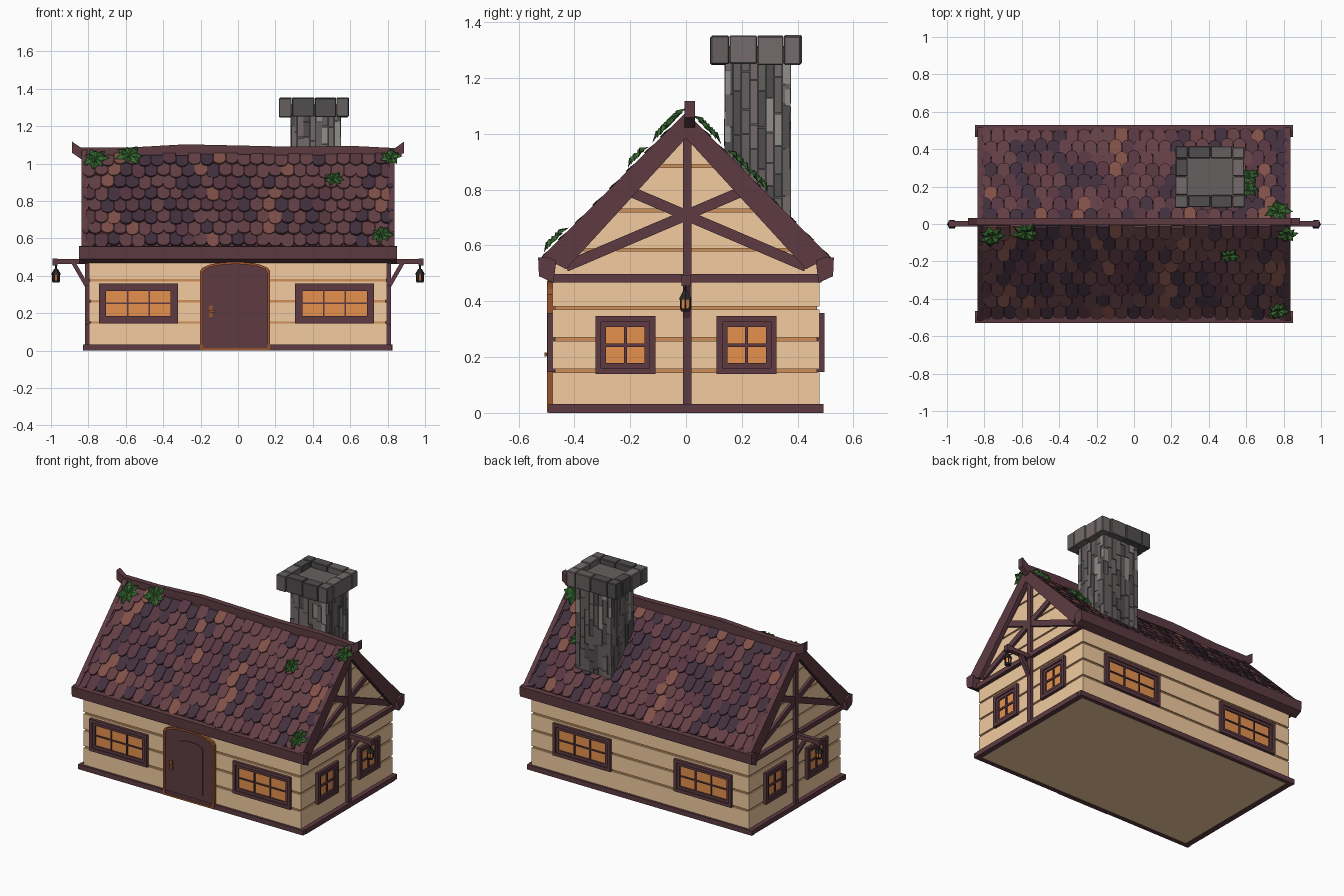
import bpy, bmesh, math, random
from mathutils import Matrix, Vector as V

if "Cube" in bpy.data.objects:
    bpy.data.objects.remove(bpy.data.objects["Cube"])
random.seed(4)

def mat(name, hexa):
    m = bpy.data.materials.new(name)
    c = [int(hexa[i:i + 2], 16) / 255 for i in (0, 2, 4)]
    m.diffuse_color = [((v + .055) / 1.055) ** 2.4 for v in c] + [1]
    m.use_nodes = True
    m.node_tree.nodes["Principled BSDF"].inputs["Base Color"].default_value = m.diffuse_color
    return m

WOOD, TAN, GROOVE = mat("wood", "5D3B42"), mat("plaster", "F2CBA0"), mat("groove", "D08F58")
GLASS, TRIM, IRON = mat("glass", "E6914F"), mat("trim", "9A552F"), mat("iron", "2A2628")
LEAF = [mat("leaf_a", "3B7034"), mat("leaf_b", "2C5727")]
TILES = [mat("tile" + h, h) for h in ("633F45", "573640", "42303E", "805048")]
STONE = [mat("stone" + h, h) for h in ("65605F", "504D4E", "736A6B", "918E8A")]

def finish(bm, name, *mats, recalc=True):
    if recalc:
        bmesh.ops.recalc_face_normals(bm, faces=bm.faces)
    me = bpy.data.meshes.new(name)
    bm.to_mesh(me)
    bm.free()
    for m in mats:
        me.materials.append(m)
    ob = bpy.data.objects.new(name, me)
    bpy.context.collection.objects.link(ob)
    return ob

def prism(bm, pts, ext, mi=0):
    a = [bm.verts.new(p) for p in pts]
    b = [bm.verts.new(V(p) + V(ext)) for p in pts]
    n = len(a)
    fs = [bm.faces.new(a), bm.faces.new(b[::-1])]
    fs += [bm.faces.new((a[i], b[i], b[(i + 1) % n], a[(i + 1) % n])) for i in range(n)]
    for f in fs:
        f.material_index = mi

def box(bm, x0, x1, y0, y1, z0, z1, M=Matrix(), mi=0):
    prism(bm, [M @ V(p) for p in ((x0, y0, z0), (x1, y0, z0), (x1, y1, z0), (x0, y1, z0))],
          M.to_3x3() @ V((0, 0, z1 - z0)), mi)

def beam(bm, p, q, side, w, ext, mi=0):
    # bar from p to q, w wide in the plane normal to ext
    d = V(side).normalized() * w / 2
    prism(bm, [V(p) - d, V(q) - d, V(q) + d, V(p) + d], ext, mi)

def xprofile(bm, yz, x0, x1, mi=0):
    prism(bm, [(x0, y, z) for y, z in yz], (x1 - x0, 0, 0), mi)

# walls: a core in groove colour with planks around it
def half(z):
    return min(.478, (1.02 - z) / 1.05)
X = .797
bm = bmesh.new()
xprofile(bm, [(-.47, .02), (.47, .02), (.47, .51), (0, .99), (-.47, .51)], -X + .008, X - .008)
finish(bm, "wall_core", GROOVE)
bm = bmesh.new()
for z0, z1 in ((.02, .145), (.157, .258), (.27, .37), (.382, .58), (.59, .72), (.73, .88), (.89, .98)):
    lo = [(half(z0), z0)] + ([(half(.518), .518)] if z0 < .518 < z1 else [])
    right = lo + [(half(z1), z1)]
    xprofile(bm, right + [(-y, z) for y, z in right[::-1]], -X, X)
finish(bm, "wall_planks", TAN)

# base trim and floor
bm = bmesh.new()
for s in (-1, 1):
    box(bm, -.828, .822, *sorted((s * .465, s * .492)), 0, .032)
    box(bm, *sorted((s * .79, s * .825)), -.465, .465, 0, .032)
finish(bm, "base_trim", WOOD)
bm = bmesh.new()
box(bm, -.79, .79, -.465, .465, .004, .03)
finish(bm, "floor", TAN)

# gable timbers and lantern brackets
bm = bmesh.new()
for s in (-1, 1):
    x, e = s * .79, (s * .024, 0, 0)
    box(bm, *sorted((x, s * .822)), -.485, .485, .468, .498)
    box(bm, *sorted((x, s * .818)), -.010, .020, .03, 1.0)
    for t in (-1, 1):
        beam(bm, (x, -t * .43, .525), (x, t * .215, .80), (0, -t * .39, 1), .038, e)
    box(bm, *sorted((x, s * .985)), -.013, .015, .462, .49)
    box(bm, *sorted((s * .965, s * .992)), -.016, .018, .455, .493)
    beam(bm, (s * .805, -.011, .34), (s * .88, -.011, .47), (-s * .13, 0, .075), .022, (0, .024, 0))
finish(bm, "gable_timbers", WOOD)

# roof slab, barge boards, eave beams
bm = bmesh.new()
def chevron(o, i, yo, zo, yi, zi, x0, x1):
    xprofile(bm, [(0, o), (yo, zo), (yi, zi), (0, i), (-yi, zi), (-yo, zo)], x0, x1)
chevron(1.048, .995, .49, .545, .455, .53, -.82, .82)
for s in (-1, 1):
    chevron(1.078, .985, .515, .56, .43, .515, *sorted((s * .808, s * .838)))
    xprofile(bm, [(s * a, b) for a, b in ((.53, .556), (.527, .49), (.475, .466), (.465, .545), (.5, .56))], -.85, .85)
finish(bm, "roof_frame", WOOD)

# ridge beam with upturned ends
bm = bmesh.new()
ridge = [(-.888, 1.118), (-.84, 1.085), (-.6, 1.085), (-.28, 1.103), (.3, 1.09), (.6, 1.095), (.84, 1.083), (.888, 1.118)]
for (xa, za), (xb, zb) in zip(ridge, ridge[1:]):
    prism(bm, [(xa, -.006, za), (xb, -.006, zb), (xb, -.006, zb - .06), (xa, -.006, za - .06)], (0, .038, 0))
bmesh.ops.remove_doubles(bm, verts=bm.verts, dist=1e-4)
finish(bm, "ridge_beam", WOOD)

# rounded roof tiles, colours tending to run down the columns
bm = bmesh.new()
w = 1.66 / 25
for s in (-1, 1):
    up, nrm = V((0, -s * .495, .5)).normalized(), V((0, s * .5, .495)).normalized()
    last = {}
    for r in range(8):
        for c in range(26):
            x0 = -.83 + (c - .5 * (r % 2)) * w
            xa, xb = max(x0, -.832), min(x0 + w, .832)
            if xb - xa < .02:
                continue
            cx, hw = (xa + xb) / 2, (xb - xa) / 2 - .001
            b0, ln, lift = r * .087 + random.uniform(-.012, .008), .112, random.uniform(.006, .014)
            if r == 7:
                ln = .09
            prof = [(hw * math.cos(a), .03 + .03 * math.sin(a)) for a in [math.pi * (1 + k / 5) for k in range(6)]]
            prof += [(hw, ln), (-hw, ln)]
            pts = [V((cx + a, s * .495, .546)) + up * (b0 + b) + nrm * lift * (1 - b / ln) for a, b in prof]
            if c not in last or random.random() < .6:
                last[c] = random.choices(range(4), (6, 4, 4, 1.3))[0]
            prism(bm, pts, nrm * .014, last[c])
finish(bm, "roof_tiles", *TILES)

# chimney shaft of tall narrow stones
bm = bmesh.new()
cx, cy, hx, hy = .416, .257, .132, .117
box(bm, cx - hx + .01, cx + hx - .01, cy - hy + .01, cy + hy - .01, .62, 1.27, mi=1)
for k in range(4):
    h, d = (hx, hy) if k % 2 == 0 else (hy, hx)
    M = Matrix.Translation((cx, cy, 0)) @ Matrix.Rotation(k * math.pi / 2, 4, 'Z')
    for i in range(8):
        u, z = -h + i * 2 * h / 8, .64 - random.uniform(0, .08)
        while z < 1.25:
            z1 = min(z + random.uniform(.07, .17), 1.26)
            box(bm, u + .001, u + 2 * h / 8 - .001, -d - random.uniform(-.003, .003), -d + .02, z, z1 - .003, M,
                random.choices(range(4), (4, 3, 3, 1.5))[0])
            z = z1
finish(bm, "chimney_shaft", *STONE)

# chimney cap: ring of blocks around a sunken top
bm = bmesh.new()
box(bm, .27, .55, .14, .37, 1.255, 1.315)
xs, ys = (.22, .288, .41, .525, .593), (.088, .155, .255, .35, .415)
for i in range(4):
    for j in range(4):
        if i in (0, 3) or j in (0, 3):
            g = random.uniform(-.003, .003)
            box(bm, xs[i] + .001 + g * (i == 0), xs[i + 1] - .001 + g * (i == 3), ys[j] + .001 + g * (j == 0),
                ys[j + 1] - .001 + g * (j == 3), 1.25 + g, 1.352 + g, mi=random.randrange(3))
cap = finish(bm, "chimney_cap", *STONE)
bev = cap.modifiers.new("bevel", 'BEVEL')
bev.width, bev.segments = .004, 1

# windows: local x across, -y outward, origin at the centre on the wall
def window(name, M, w, h, cols, bar):
    bm = bmesh.new()
    def ring(a, b, t, d):
        for s in (-1, 1):
            box(bm, -a, a, -d, .01, *sorted((s * b, s * (b - t))), M)
            box(bm, *sorted((s * a, s * (a - t))), -d, .01, -b + t, b - t, M)
    ring(w, h, .021, .02)
    ring(w - .021, h - .021, .018, .013)
    iw, ih = w - .039, h - .029
    for c in range(1, cols):
        u = -iw + 2 * iw * c / cols
        box(bm, u - bar, u + bar, -.011, .01, -ih, ih, M)
    box(bm, -iw, iw, -.011, .01, -bar, bar, M)
    box(bm, -iw, iw, -.004, .008, -ih, ih, M, 1)
    finish(bm, name, WOOD, GLASS)

for x, y, turn in ((-.533, -.476, 0), (.517, -.476, 0), (-.466, .476, math.pi), (.422, .476, math.pi)):
    window("long_window", Matrix.Translation((x, y, .252)) @ Matrix.Rotation(turn, 4, 'Z'), .211, .106, 3, .004)
for s in (-1, 1):
    for t in (-1, 1):
        R = Matrix.Rotation(s * math.pi / 2, 4, 'Z')
        window("gable_window", Matrix.Translation((s * X, t * .217, .243)) @ R, .108, .104, 2, .006)

# arched door with trim, panel and handle
def arch(x0, x1, spring, rise):
    m, h = (x0 + x1) / 2, (x1 - x0) / 2
    return [(x0, .006)] + [(m - h * math.cos(math.pi * k / 8), spring + rise * math.sin(math.pi * k / 8)) for k in range(9)] + [(x1, .006)]
outer, inner = arch(-.203, .172, .425, .05), arch(-.188, .157, .418, .045)
bm = bmesh.new()
for i in range(len(outer) - 1):
    prism(bm, [(p[0], -.498, p[1]) for p in (outer[i], outer[i + 1], inner[i + 1], inner[i])], (0, .03, 0))
box(bm, -.203, .172, -.498, -.468, .002, .014)
finish(bm, "door_trim", TRIM)
bm = bmesh.new()
prism(bm, [(x, -.489, z) for x, z in inner], (0, .02, 0))
prism(bm, [(x, -.493, z + .06 if z < .1 else z) for x, z in arch(-.095, .085, .37, .03)], (0, .01, 0))
finish(bm, "door", WOOD)
bm = bmesh.new()
box(bm, -.156, -.136, -.497, -.485, .18, .24)
box(bm, -.152, -.122, -.508, -.5, .203, .217)
box(bm, -.152, -.142, -.503, -.49, .205, .215)
finish(bm, "door_handle", TRIM)

# hanging lanterns
for s in (-1, 1):
    bm = bmesh.new()
    def cone(r0, r1, z0, z1, mi=0, dx=0, dy=0):
        M = Matrix.Translation((s * .973 + dx, -.002 + dy, (z0 + z1) / 2)) @ Matrix.Rotation(math.pi / 6, 4, 'Z')
        vs = bmesh.ops.create_cone(bm, cap_ends=True, segments=6, radius1=r0, radius2=r1, depth=z1 - z0, matrix=M)['verts']
        for f in {f for v in vs for f in v.link_faces}:
            f.material_index = mi
    cone(.018, .022, .363, .374)
    cone(.015, .019, .374, .407, 1)
    cone(.027, .01, .407, .437)
    cone(.005, .005, .437, .465)
    for k in range(6):
        a = k * math.pi / 3
        cone(.003, .003, .37, .41, 0, .019 * math.cos(a), .019 * math.sin(a))
    finish(bm, "lantern", IRON, GLASS)

# leaf clusters lying on the roof: x, y, size
bm = bmesh.new()
for x, y, r in ((-.76, -.05, .075), (-.58, -.03, .075), (.51, -.155, .055), (.77, -.45, .065), (.82, -.04, .06), (.77, .055, .075), (.61, .17, .06), (.615, .24, .06)):
    s = 1 if y > 0 else -1
    n, up = V((0, s, 1)).normalized(), V((0, -s, 1)).normalized()
    o = V((x, y, 1.06 - 1.01 * abs(y))) + n * .02
    for k in range(7):
        a = k * math.tau / 7 + random.uniform(-.15, .15)
        d = V((math.cos(a), 0, 0)) + up * math.sin(a)
        sd, q = n.cross(d), r * random.uniform(.85, 1.1)
        mid = o + d * q * .5
        vs = [bm.verts.new(p) for p in (o, mid - sd * q * .32 + n * .008, o + d * q, mid + sd * q * .32 + n * .008, mid + n * .022)]
        for i in range(4):
            bm.faces.new((vs[i], vs[(i + 1) % 4], vs[4])).material_index = k % 2
finish(bm, "ivy_leaves", *LEAF, recalc=False)
